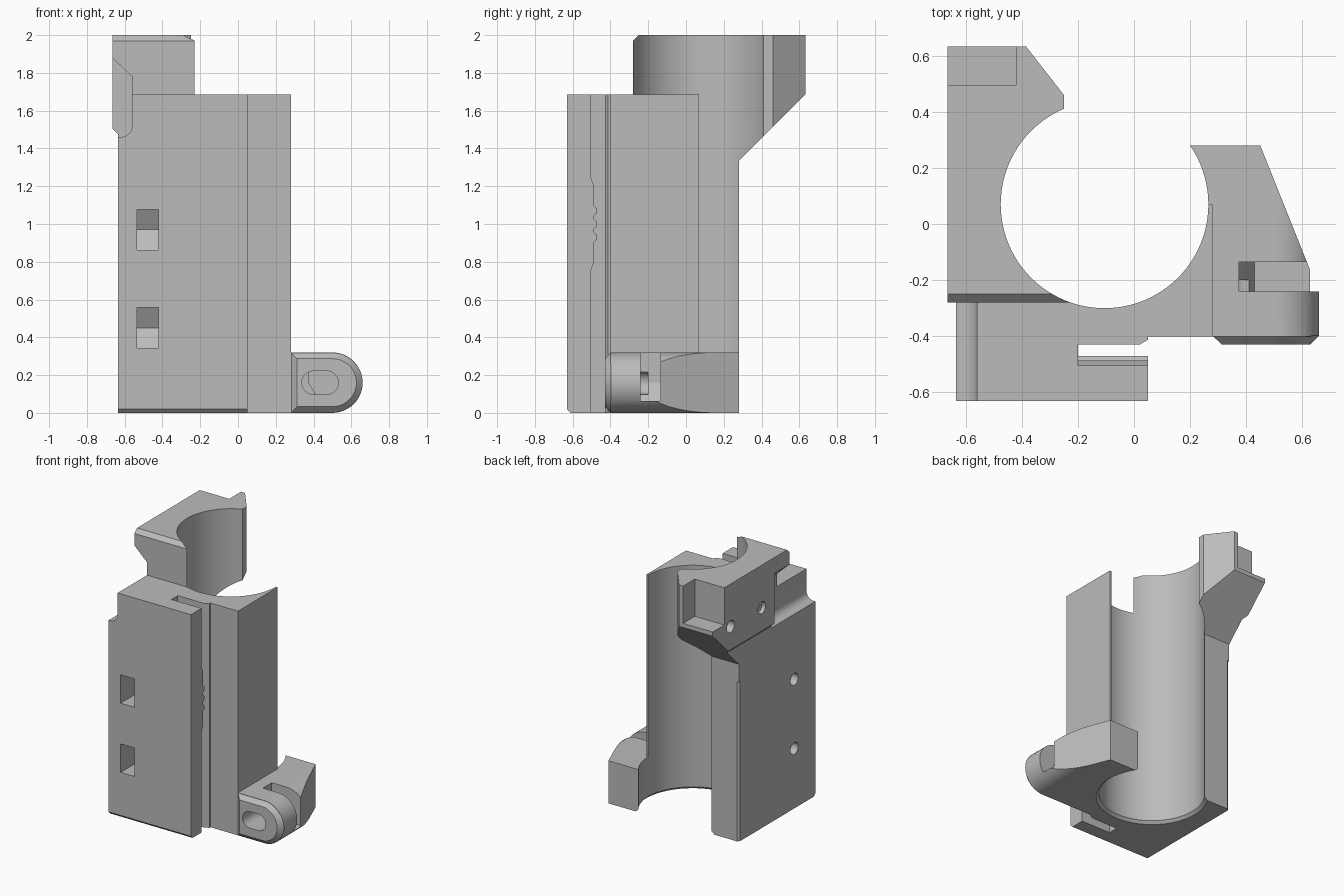
import bpy, bmesh, math
from mathutils import Vector

old = bpy.data.objects.get("Cube")
if old:
    bpy.data.objects.remove(old)

grey = bpy.data.materials.new("plain grey")
grey.use_nodes = True
COLOUR = (0.5, 0.5, 0.5, 1)
grey.diffuse_color = COLOUR
grey.node_tree.nodes["Principled BSDF"].inputs["Base Color"].default_value = COLOUR


def place(p, axis, depth):
    """Put a 2D profile point on the plane across the given axis."""
    a, b = p
    return {"x": (depth, a, b), "y": (a, depth, b), "z": (a, b, depth)}[axis]


def loft(name, axis, rings):
    """Closed solid through (depth, profile) rings."""
    bm = bmesh.new()
    loops = [[bm.verts.new(place(p, axis, d)) for p in pts] for d, pts in rings]
    n = len(loops[0])
    for lo, hi in zip(loops, loops[1:]):
        for i in range(n):
            j = (i + 1) % n
            bm.faces.new((lo[i], lo[j], hi[j], hi[i]))
    bm.faces.new(loops[0])
    bm.faces.new(loops[-1])
    bmesh.ops.recalc_face_normals(bm, faces=bm.faces)
    mesh = bpy.data.meshes.new(name)
    bm.to_mesh(mesh)
    bm.free()
    mesh.materials.append(grey)
    obj = bpy.data.objects.new(name, mesh)
    bpy.context.collection.objects.link(obj)
    return obj


def prism(name, axis, pts, lo, hi):
    return loft(name, axis, [(lo, pts), (hi, pts)])


def rect(a0, a1, b0, b1):
    return [(a0, b0), (a1, b0), (a1, b1), (a0, b1)]


def arc(centre, r, start, end, steps):
    return [(centre[0] + r * math.cos(math.radians(start + (end - start) * i / steps)),
             centre[1] + r * math.sin(math.radians(start + (end - start) * i / steps)))
            for i in range(steps + 1)]


def circle(centre, r, steps):
    return arc(centre, r, 0, 360, steps)[:-1]


def combine(obj, others, operation="DIFFERENCE"):
    """Apply each helper to the part, then remove the helper."""
    bpy.context.view_layer.objects.active = obj
    for other in others:
        mod = obj.modifiers.new("cut", "BOOLEAN")
        mod.operation = operation
        mod.solver = "EXACT"
        mod.object = other
        bpy.ops.object.modifier_apply(modifier=mod.name)
        bpy.data.objects.remove(other)


# Shared cutters: round bore with chamfered mouth, and the side channel
BORE = (-0.105, 0.07)


def bore():
    return loft("bore_cutter", "z", [(d, circle(BORE, r, 96)) for d, r in
                                     ((-0.05, 0.39), (0, 0.39), (0.02, 0.37), (2.1, 0.37))])


def channel():
    pts = [(-0.8, 1.46)] + arc((-0.62, 1.52), 0.06, -90, 0, 8)
    pts += [(-0.56, 1.78), (-0.67, 1.885), (-0.8, 1.885)]
    return prism("channel_cutter", "y", pts, -0.7, -0.1)


def screw_hole(y, z, depth):
    return prism("screw_cutter", "x", circle((y, z), 0.045, 24), -0.8, depth)


# Main body
body = prism("main_body", "z", [(-0.635, -0.63), (0.05, -0.63), (0.05, -0.4), (0.28, -0.4),
                                (0.28, 0.07), (-0.1, 0.07), (-0.1, 0.28), (-0.62, 0.28),
                                (-0.635, 0.265)], 0, 1.685)
cuts = [bore(), channel()]
# Bottom front chamfer and clamping slot
cuts.append(prism("edge_cutter", "x", [(-0.7, -0.05), (-0.585, -0.025), (-0.61, 0),
                                       (-0.63, 0.02), (-0.7, 0.09)], -0.8, 0.2))
cuts.append(prism("slot_cutter", "z", [(-0.2, -0.505), (0.1, -0.505), (0.1, -0.41), (0.05, -0.412),
                                       (0.02, -0.43), (-0.2, -0.43)], -0.1, 1.8))
# Nut traps with pointed ends, and their cross holes
for z in (0.97, 0.45):
    cuts.append(prism("nut_cutter", "x", [(-0.7, z - 0.107), (-0.38, z - 0.107), (-0.32, z),
                                          (-0.38, z + 0.107), (-0.7, z + 0.107)], -0.535, -0.42))
    cuts.append(screw_hole(-0.38, z, -0.3))
combine(body, cuts)

# Gripping teeth inside the slot
teeth = [(-0.52, 0.74), (-0.505, 0.75), (-0.487, 0.8)]
for z in (0.93, 1.0, 1.07):
    teeth += [(-0.487, z - 0.025), (-0.47, z - 0.012), (-0.47, z + 0.012), (-0.487, z + 0.025)]
teeth += [(-0.487, 1.2), (-0.505, 1.25), (-0.52, 1.26)]
prism("slot_teeth", "x", teeth, -0.21, 0.05)

# Upper bracket
tower = prism("upper_bracket", "z", [(-0.665, -0.28), (-0.23, -0.28), (-0.23, 0.3), (-0.25, 0.4),
                                     (-0.25, 0.46), (-0.385, 0.633), (-0.665, 0.633)], 1.2, 2)
cuts = [bore(), channel()]
cuts.append(prism("slope_cutter", "x", [(0.28, 1.1), (0.28, 1.335), (0.78, 1.835), (0.78, 1.1)],
                  -0.8, 0.1))
cuts.append(prism("top_edge_cutter", "x", [(-0.29, 1.96), (-0.24, 2.01), (-0.29, 2.1)], -0.8, 0.1))
cuts.append(prism("side_step_cutter", "y", [(-0.8, 1.1), (-0.635, 1.1), (-0.635, 1.475),
                                            (-0.665, 1.505), (-0.8, 1.64)], -0.5, 0.8))
cuts.append(prism("corner_cutter", "z", rect(-0.8, -0.42, 0.495, 0.8), 1.72, 2.1))
cuts += [screw_hole(y, 1.68, -0.53) for y in (0.42, 0.05)]
combine(tower, cuts)


# Foot: rounded lug in front with a tapering block behind it
def tongue(inset, left):
    return ([(left + inset, inset)] + arc((0.5, 0.16), 0.16 - inset, -90, 90, 24)
            + [(left + inset, 0.32 - inset)])


foot = prism("foot_block", "z", [(0.15, -0.4), (0.63, -0.4), (0.63, -0.17), (0.45, 0.28),
                                 (0.15, 0.28)], -0.1, 0.5)
combine(foot, [prism("foot_shape", "y", tongue(0, 0.1), -0.6, 0.6)], "INTERSECT")
lug = loft("foot_lug", "y", [(-0.43, tongue(0.033, 0.28)), (-0.398, tongue(0, 0.28)),
                             (-0.24, tongue(0, 0.28))])
combine(foot, [lug], "UNION")

# Oblong hole and nut slot in the foot
oblong = arc((0.4, 0.16), 0.062, 90, 270, 12) + arc((0.47, 0.16), 0.062, -90, 90, 12)
cuts = [bore(), prism("oblong_cutter", "y", oblong, -0.6, -0.2)]
cuts.append(prism("foot_nut_cutter", "y", [(0.375, 0.16), (0.43, 0.063), (0.8, 0.063),
                                           (0.8, 0.5), (0.375, 0.5)], -0.24, -0.135))
combine(foot, cuts)

# Smooth the curved walls, keep the edges sharp
for part in (body, tower, foot):
    bpy.ops.object.select_all(action="DESELECT")
    part.select_set(True)
    bpy.context.view_layer.objects.active = part
    bpy.ops.object.shade_smooth_by_angle(angle=math.radians(20))
